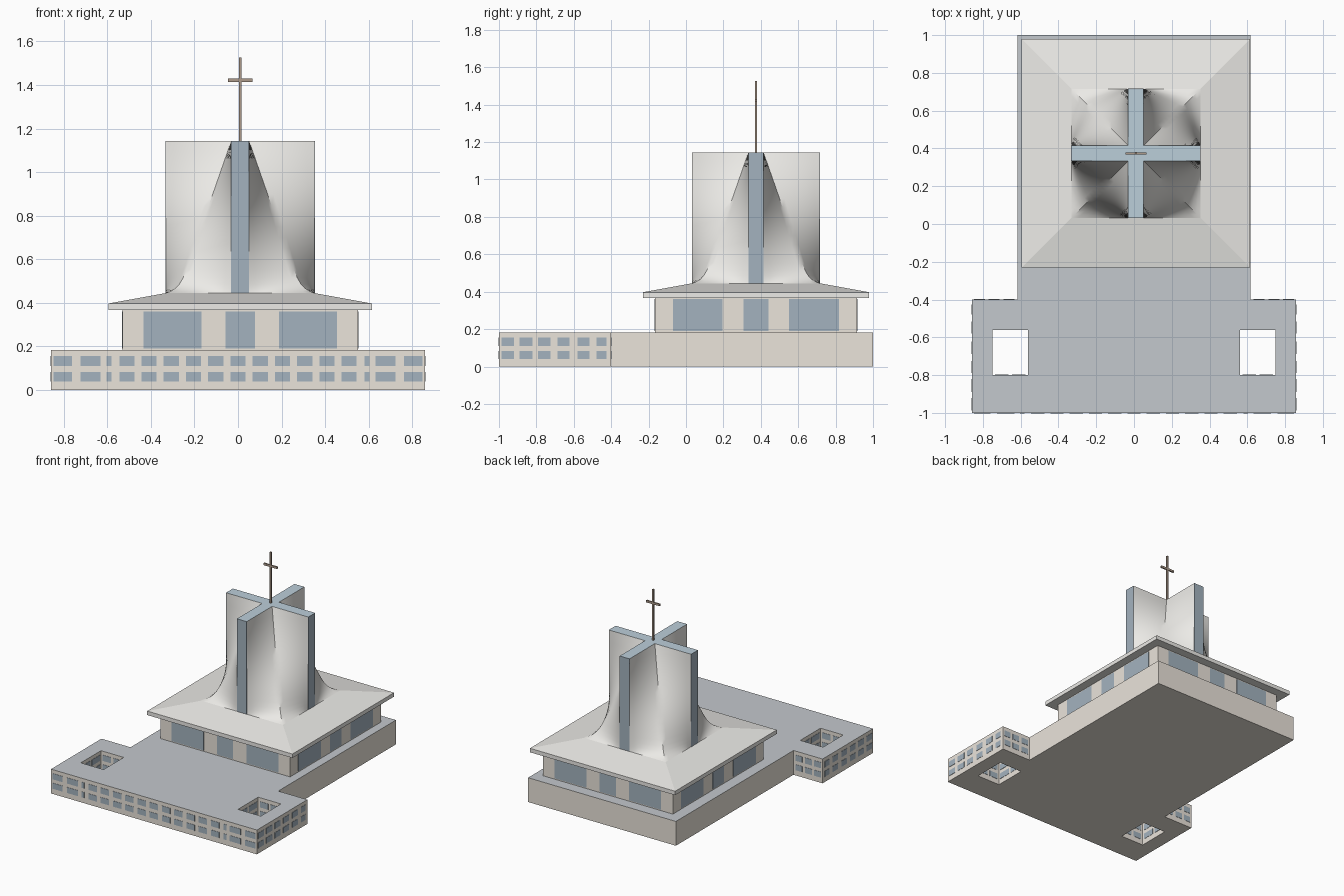
import bpy, bmesh

if "Cube" in bpy.data.objects:
    bpy.data.objects.remove(bpy.data.objects["Cube"])

CX, CY = 0.01, 0.374          # centre of the church


def material(name, rgb):
    m = bpy.data.materials.new(name)
    m.diffuse_color = (*rgb, 1)
    m.use_nodes = True
    m.node_tree.nodes["Principled BSDF"].inputs["Base Color"].default_value = m.diffuse_color
    return m


BEIGE = material("beige_wall", (0.83, 0.78, 0.71))
GLASS = material("glass", (0.37, 0.45, 0.52))
SKY = material("top_glass", (0.50, 0.62, 0.70))
DECK = material("grey_deck", (0.55, 0.58, 0.61))
SHELL = material("pale_concrete", (0.84, 0.83, 0.80))
BROWN = material("bronze", (0.42, 0.33, 0.26))


def finish(name, bm, *mats):
    bmesh.ops.recalc_face_normals(bm, faces=bm.faces[:])
    me = bpy.data.meshes.new(name)
    bm.to_mesh(me)
    bm.free()
    ob = bpy.data.objects.new(name, me)
    bpy.context.collection.objects.link(ob)
    for m in mats:
        me.materials.append(m)
    return ob


def add_box(bm, x0, x1, y0, y1, z0, z1):
    v = bmesh.ops.create_cube(bm, size=1)["verts"]
    for p in v:
        p.co = ((x0 + x1) / 2 + p.co.x * (x1 - x0),
                (y0 + y1) / 2 + p.co.y * (y1 - y0),
                (z0 + z1) / 2 + p.co.z * (z1 - z0))


def panel(bm, axis, pos, a, b, z0, z1, t=0.002):
    """Thin window panel on a wall lying at axis = pos."""
    if axis == "y":
        add_box(bm, a, b, pos - t, pos + t, z0, z1)
    else:
        add_box(bm, pos - t, pos + t, a, b, z0, z1)


# Podium: T-shaped plan with two courtyards, made from plan cells
XS = [-0.858, -0.75, -0.616, -0.56, 0.56, 0.616, 0.75, 0.858]
YS = [-1, -0.8, -0.56, -0.4, 1]
bm = bmesh.new()
for i in range(7):
    for j in range(4):
        court = j == 1 and i in (1, 2, 4, 5)
        if i in (1, 2) and j == 1 or i in (4, 5) and j == 1:
            continue
        if j == 3 and not 2 <= i <= 4:
            continue
        bm.faces.new([bm.verts.new((XS[a], YS[b], 0)) for a, b in
                      ((i, j), (i + 1, j), (i + 1, j + 1), (i, j + 1))])
bmesh.ops.remove_doubles(bm, verts=bm.verts[:], dist=1e-5)
base = bm.faces[:]
up = bmesh.ops.extrude_face_region(bm, geom=base, use_keep_orig=True)["geom"]
for v in up:
    if isinstance(v, bmesh.types.BMVert):
        v.co.z = 0.183
for f in up:
    if isinstance(f, bmesh.types.BMFace):
        f.material_index = 1
finish("podium", bm, BEIGE, DECK)

# Podium windows: front, wing sides, wing backs and courtyards
bm = bmesh.new()
front = [(-0.51 + 0.102 * i - 0.035, -0.51 + 0.102 * i + 0.035) for i in range(11)]
for a, b in ((0.58, 0.604), (0.632, 0.724), (0.761, 0.846)):
    front += [(a, b), (-b, -a)]
side = [(-0.987, -0.92), (-0.89, -0.82), (-0.79, -0.725),
        (-0.687, -0.623), (-0.58, -0.516), (-0.478, -0.425)]
for z0, z1 in ((0.04, 0.083), (0.111, 0.155)):
    for a, b in front:
        panel(bm, "y", -1, a, b, z0, z1)
    for s in (-1, 1):
        for a, b in side:
            panel(bm, "x", s * 0.858, a, b, z0, z1)
        for a, b in ((0.632, 0.69), (0.712, 0.77), (0.79, 0.846)):
            panel(bm, "y", -0.4, *sorted((s * a, s * b)), z0, z1)
        for a, b in ((0.575, 0.645), (0.665, 0.735)):
            for y in (-0.8, -0.56):
                panel(bm, "y", y, *sorted((s * a, s * b)), z0, z1)
        for a, b in ((-0.785, -0.69), (-0.67, -0.575)):
            for x in (0.56, 0.75):
                panel(bm, "x", s * x, a, b, z0, z1)
finish("podium_windows", bm, GLASS)

# Church hall with three large windows on each side
H = 0.541
bm = bmesh.new()
add_box(bm, CX - H, CX + H, CY - H, CY + H, 0.183, 0.37)
finish("hall_walls", bm, BEIGE)
bm = bmesh.new()
for a, b in ((-0.444, -0.178), (-0.067, 0.067), (0.178, 0.444)):
    for s in (-1, 1):
        panel(bm, "y", CY + s * H, CX + a, CX + b, 0.19, 0.36)
        panel(bm, "x", CX + s * H, CY + a, CY + b, 0.19, 0.36)
finish("hall_windows", bm, GLASS)

# Square roof: soffit, fascia and shallow slope up to the tower foot
R, W, Z0, Z1 = 0.341, 0.041, 0.445, 1.143
bm = bmesh.new()
rings = [[bm.verts.new((CX + sx * h, CY + sy * h, z)) for sx, sy in
          ((-1, -1), (1, -1), (1, 1), (-1, 1))]
         for h, z in ((0.605, 0.367), (0.605, 0.397), (R, Z0))]
for lo, hi in zip(rings, rings[1:]):
    for k in range(4):
        bm.faces.new((lo[k], lo[k - 3], hi[k - 3], hi[k]))
bm.faces.new(rings[0])
bm.faces.new(rings[2])
finish("roof", bm, SHELL)

# Tower shell: ruled surfaces from a square foot to a cross-shaped top
diag = [(R, Z0), (0.322, 0.452), (0.298, 0.466), (0.279, 0.486), (0.262, 0.515), (0.247, 0.552)]
diag += [(0.247 + (W - 0.247) * k / 12, 0.552 + (Z1 - 0.552) * k / 12) for k in range(1, 13)]
N = 8
bm = bmesh.new()
for sx in (-1, 1):
    for sy in (-1, 1):
        grid = []
        for d, z in diag:
            row = []
            for k in range(-N, N + 1):
                u = abs(k) / N
                near, far = d + (W - d) * u, d + (R - d) * u
                x, y = (near, far) if k < 0 else (far, near)
                row.append(bm.verts.new((CX + sx * x, CY + sy * y, z)))
            grid.append(row)
        for lo, hi in zip(grid, grid[1:]):
            for k in range(2 * N):
                q = (lo[k], lo[k + 1], hi[k + 1], hi[k])
                bm.faces.new(q if sx * sy < 0 else q[::-1])
shell = finish("tower_shell", bm, SHELL)
bpy.context.view_layer.objects.active = shell
shell.select_set(True)
bpy.ops.object.shade_smooth_by_angle(angle=0.6)

# Glass strips at the four arm ends and the cross-shaped skylight
bm = bmesh.new()
for s in (-1, 1):
    panel(bm, "y", CY + s * R, CX - W, CX + W, Z0, Z1)
    panel(bm, "x", CX + s * R, CY - W, CY + W, Z0, Z1)
finish("tower_glass", bm, GLASS)
bm = bmesh.new()
quarter = [(R, -W), (R, W), (W, W)]
outline = []
for k in range(4):
    outline += quarter
    quarter = [(-y, x) for x, y in quarter]
bm.faces.new([bm.verts.new((CX + x, CY + y, Z1)) for x, y in outline])
finish("skylight", bm, SKY)

# Cross on top
bm = bmesh.new()
add_box(bm, CX - 0.006, CX + 0.006, CY - 0.006, CY + 0.006, Z1, 1.526)
add_box(bm, CX - 0.056, CX + 0.056, CY - 0.005, CY + 0.005, 1.414, 1.43)
finish("roof_cross", bm, BROWN)
